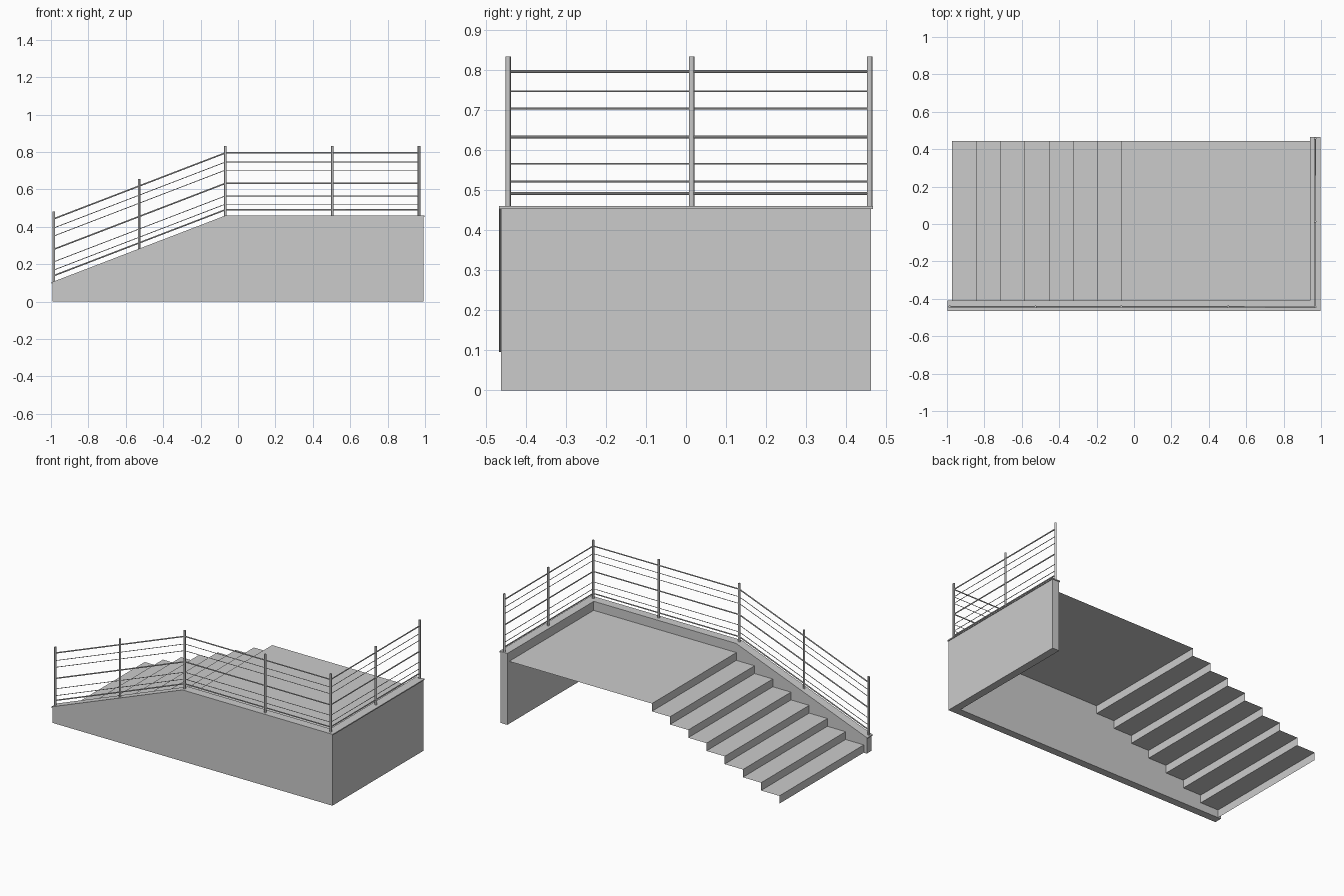
import bpy, bmesh
from mathutils import Vector

if "Cube" in bpy.data.objects:
    bpy.data.objects.remove(bpy.data.objects["Cube"])

SLOPE = 0.384
KNEE = -0.068          # x where the flight meets the landing
TOP = 0.46             # top of the wall coping
COPE = 0.007           # coping thickness
RAIL_Y, RAIL_X = -0.443, 0.968
END_Y = 0.458


def drop(x):
    """How far the sloped line lies below the landing line at x."""
    return max(0.0, (KNEE - x) * SLOPE)


def finish(name, bm):
    bmesh.ops.recalc_face_normals(bm, faces=bm.faces)
    me = bpy.data.meshes.new(name)
    bm.to_mesh(me)
    bm.free()
    ob = bpy.data.objects.new(name, me)
    bpy.context.collection.objects.link(ob)
    return ob


def prism(name, profile, y0, y1):
    """Closed xz profile extruded along y."""
    bm = bmesh.new()
    face = bm.faces.new([bm.verts.new((x, y0, z)) for x, z in profile])
    r = bmesh.ops.extrude_face_region(bm, geom=[face])
    verts = [v for v in r["geom"] if isinstance(v, bmesh.types.BMVert)]
    bmesh.ops.translate(bm, verts=verts, vec=(0, y1 - y0, 0))
    return finish(name, bm)


def box(name, x0, x1, y0, y1, z0, z1):
    return prism(name, [(x0, z0), (x1, z0), (x1, z1), (x0, z1)], y0, y1)


def rod(name, points, radius, sides=8):
    """Round bar following a path, with a mitred tube."""
    cu = bpy.data.curves.new(name, "CURVE")
    cu.dimensions = "3D"
    cu.bevel_depth = radius
    cu.bevel_resolution = sides // 2 - 2
    cu.use_fill_caps = True
    sp = cu.splines.new("POLY")
    sp.points.add(len(points) - 1)
    for p, co in zip(sp.points, points):
        p.co = (*co, 1)
    tmp = bpy.data.objects.new(name, cu)
    bpy.context.collection.objects.link(tmp)
    me = bpy.data.meshes.new_from_object(
        tmp.evaluated_get(bpy.context.evaluated_depsgraph_get()))
    bpy.data.objects.remove(tmp)
    ob = bpy.data.objects.new(name, me)
    bpy.context.collection.objects.link(ob)
    bpy.ops.object.select_all(action="DESELECT")
    ob.select_set(True)
    bpy.context.view_layer.objects.active = ob
    bpy.ops.object.shade_smooth_by_angle()
    return ob


# Side walls
w = TOP - COPE
prism("front_wall", [(-0.993, 0), (0.993, 0), (0.993, w), (KNEE, w),
                     (-0.993, w - drop(-0.993))], -0.462, -0.413)
box("right_wall", 0.944, 0.993, -0.413, 0.462, 0, w)

# Coping strips on the walls
d = drop(-0.998)
prism("front_coping", [(-0.998, w - d), (KNEE, w), (0.998, w), (0.998, TOP),
                       (KNEE, TOP), (-0.998, TOP - d)], -0.466, -0.410)
box("right_coping", 0.941, 0.998, -0.410, 0.466, w, TOP)

# Thin folded sheet: eight risers, seven treads and the landing
STEPS, RISE, START = 8, 0.05, -0.972
run = (KNEE - START) / (STEPS - 1)
path = []
for i in range(STEPS):
    x = START + i * run
    path += [(x, i * RISE), (x, (i + 1) * RISE)]
path.append((0.944, STEPS * RISE))
bm = bmesh.new()
rows = [[bm.verts.new((x, y, z)) for y in (-0.413, 0.443)] for x, z in path]
for a, b in zip(rows, rows[1:]):
    bm.faces.new((a[0], b[0], b[1], a[1]))
stairs = finish("stairs_and_landing", bm)
if stairs.data.polygons[-1].normal.z < 0:
    stairs.data.flip_normals()

# Railing posts
posts = [(x, RAIL_Y) for x in (-0.985, -0.527, KNEE, 0.503, RAIL_X)]
posts += [(RAIL_X, 0.014), (RAIL_X, END_Y)]
for i, (x, y) in enumerate(posts):
    z = TOP - drop(x)
    rod(f"post_{i + 1}", [(x, y, z - 0.003), (x, y, z + 0.373)], 0.007, 12)

# Rails: three thick bars with thin wires between them
rails = [(0.795, 0.004), (0.746, 0.002), (0.703, 0.002), (0.632, 0.004),
         (0.565, 0.002), (0.521, 0.002), (0.491, 0.004)]
for i, (z, r) in enumerate(rails):
    rod(f"rail_{i + 1}", [(-0.985, RAIL_Y, z - drop(-0.985)), (KNEE, RAIL_Y, z),
                          (RAIL_X, RAIL_Y, z), (RAIL_X, END_Y, z)], r)
